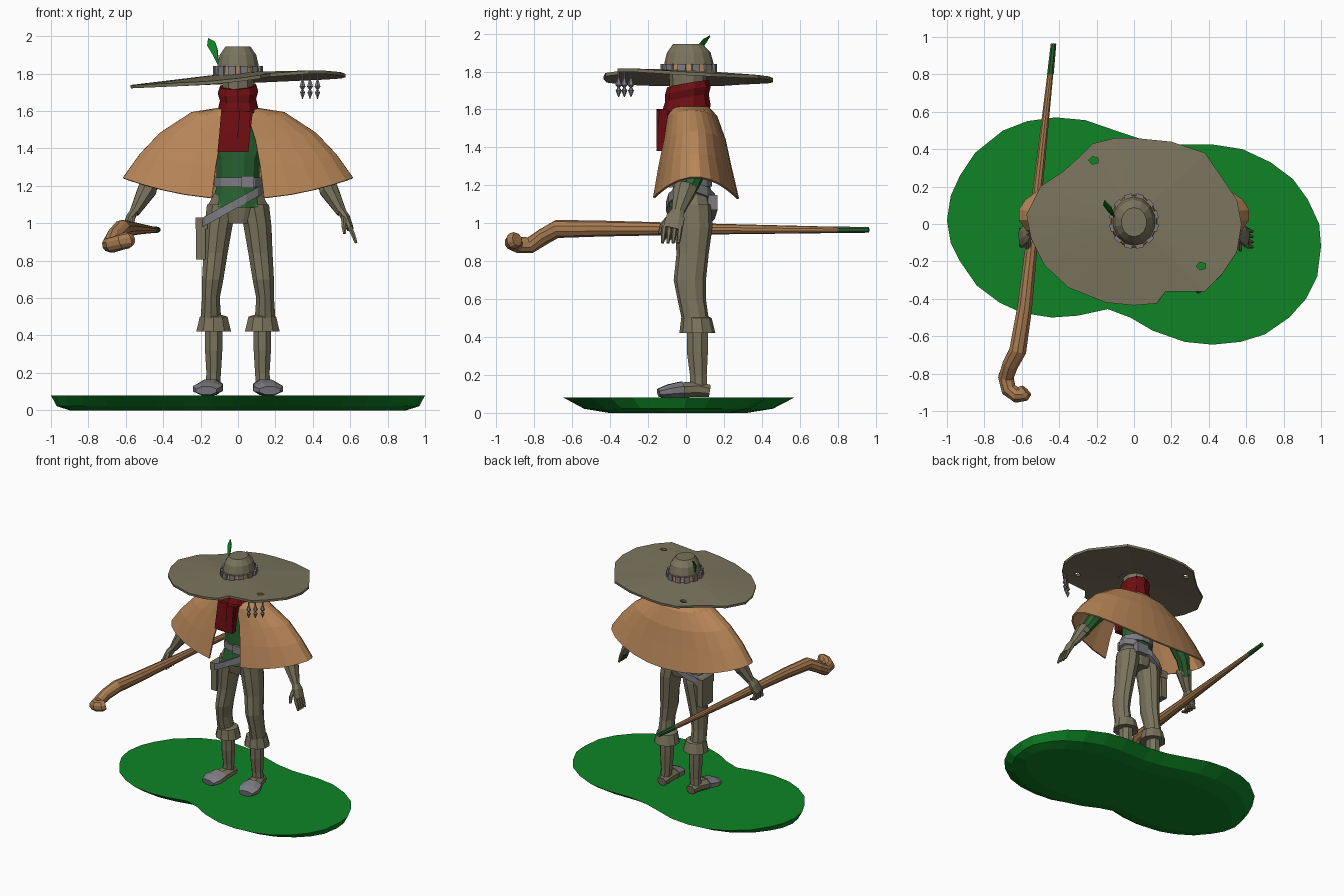
import bpy, bmesh, math
from mathutils import Vector

if "Cube" in bpy.data.objects:
    bpy.data.objects.remove(bpy.data.objects["Cube"])

def material(name, hexcode):
    m = bpy.data.materials.new(name)
    lin = [(int(hexcode[i:i + 2], 16) / 255) for i in (0, 2, 4)]
    lin = [c / 12.92 if c < 0.04045 else ((c + 0.055) / 1.055) ** 2.4 for c in lin]
    m.diffuse_color = (*lin, 1)
    m.use_nodes = True
    m.node_tree.nodes["Principled BSDF"].inputs["Base Color"].default_value = m.diffuse_color
    return m

GRASS = material("grass green", "0E8425")
OLIVE = material("olive cloth", "7A745D")
TAN = material("tan cape", "B88658")
WOOD = material("brown wood", "A87B50")
RED = material("dark red", "6E0E12")
SHIRT = material("dark green cloth", "27602E")
METAL = material("grey metal", "7C7C82")

def mesh_object(name, verts, faces, mat):
    me = bpy.data.meshes.new(name)
    me.from_pydata([tuple(v) for v in verts], [], faces)
    bm = bmesh.new()
    bm.from_mesh(me)
    bmesh.ops.recalc_face_normals(bm, faces=bm.faces)
    bm.to_mesh(me)
    bm.free()
    ob = bpy.data.objects.new(name, me)
    me.materials.append(mat)
    bpy.context.collection.objects.link(ob)
    return ob

def skin(name, rings, mat, caps=True, closed=True):
    """Join equal-length rings of points into a surface."""
    n = len(rings[0])
    faces = []
    for r in range(len(rings) - 1):
        for i in range(n if closed else n - 1):
            j = (i + 1) % n
            faces.append((r * n + i, r * n + j, r * n + n + j, r * n + n + i))
    if caps:
        faces += [tuple(range(n)), tuple(range((len(rings) - 1) * n, len(rings) * n))]
    return mesh_object(name, [p for r in rings for p in r], faces, mat)

def loft(name, rings, mat, n=10, slope_x=0, slope_y=0, caps=True):
    """Stack of level ellipses (x, y, z, rx, ry), optionally tilted."""
    out = []
    for x, y, z, rx, ry in rings:
        ring = []
        for i in range(n):
            a = 2 * math.pi * (i + 0.5) / n
            dx, dy = rx * math.cos(a), ry * math.sin(a)
            ring.append((x + dx, y + dy, z + slope_x * dx + slope_y * dy))
        out.append(ring)
    return skin(name, out, mat, caps)

def tube(name, pts, mat, n=8, ref=(0, 0, 1)):
    """Tube along points (x, y, z, side radius, ref radius)."""
    P = [Vector(p[:3]) for p in pts]
    out = []
    for k, p in enumerate(pts):
        t = (P[min(k + 1, len(P) - 1)] - P[max(k - 1, 0)]).normalized()
        u = t.cross(Vector(ref)).normalized()
        v = u.cross(t)
        ang = [2 * math.pi * (i + 0.5) / n for i in range(n)]
        out.append([P[k] + u * p[3] * math.cos(a) + v * p[4] * math.sin(a) for a in ang])
    return skin(name, out, mat)

def box(name, loc, size, mat, rot=(0, 0, 0)):
    v = [(x * size[0] / 2, y * size[1] / 2, z * size[2] / 2)
         for x in (-1, 1) for y in (-1, 1) for z in (-1, 1)]
    f = [(0, 1, 3, 2), (4, 6, 7, 5), (0, 4, 5, 1), (2, 3, 7, 6), (0, 2, 6, 4), (1, 5, 7, 3)]
    ob = mesh_object(name, v, f, mat)
    ob.location, ob.rotation_euler = loc, rot
    return ob

# Ground slab with an undercut, rounded double-lobed outline
outline = [(-1, .02), (-.98, .15), (-.93, .26), (-.85, .38), (-.7, .5), (-.57, .55), (-.42, .57),
           (-.26, .555), (-.1, .5), (.05, .45), (.2, .425), (.42, .425), (.58, .4), (.73, .33),
           (.85, .24), (.93, .13), (.99, 0), (1, -.12), (.98, -.28), (.92, -.4), (.83, -.5),
           (.7, -.59), (.57, -.63), (.42, -.645), (.27, -.63), (.1, -.57), (-.02, -.5), (-.14, -.455),
           (-.3, -.49), (-.44, -.5), (-.6, -.475), (-.72, -.42), (-.84, -.33), (-.93, -.2), (-.98, -.1)]
skin("ground", [[(x * sx, y * sy - (1 - sy) * .05, z) for x, y in outline]
                for sx, sy, z in ((.9, .6, 0), (.97, .82, .022), (1, 1, .08))], GRASS)

# Legs, boots and toe caps
for s, side in ((-1, "left"), (1, "right")):
    loft(side + "_trouser", [(s * x, y, z, rx, ry) for x, y, z, rx, ry in (
        (.145, .055, .46, .06, .07), (.145, .03, .60, .05, .075), (.135, .02, .70, .06, .085),
        (.12, .035, .84, .068, .085), (.105, .04, .98, .078, .1), (.085, .035, 1.1, .085, .1))], OLIVE)
    loft(side + "_cuff", [(s * .13, .06, .42, .098, .095), (s * .13, .055, .50, .078, .08),
                          (s * .135, .055, .51, .05, .06)], OLIVE)
    loft(side + "_shin", [(s * .135, .065, .12, .042, .05), (s * .13, .065, .2, .042, .048),
                          (s * .13, .06, .32, .05, .06), (s * .13, .06, .44, .05, .06)], OLIVE, 8)
    tube(side + "_boot", [(s * .13, .125, .115, .04, .035), (s * .132, .06, .125, .055, .045),
                          (s * .15, -.04, .12, .07, .042)], OLIVE)
    tube(side + "_toe_cap", [(s * .15, -.02, .123, .076, .046), (s * .163, -.09, .115, .086, .038),
                             (s * .17, -.145, .105, .06, .024)], METAL)

# Torso, belts and sheath
loft("hips", [(0, .035, 1.0, .1, .085), (0, .035, 1.1, .165, .11), (0, .03, 1.16, .13, .1)], OLIVE, 12)
loft("shirt", [(0, .03, 1.085, .15, .125), (0, .03, 1.2, .118, .1), (0, .03, 1.34, .12, .1),
               (0, .03, 1.5, .2, .1), (0, .03, 1.58, .1, .08)], SHIRT, 12)
loft("belt", [(0, .03, 1.195, .13, .112), (0, .03, 1.245, .13, .112)], METAL, 12)
box("buckle", (.05, -.08, 1.22), (.07, .02, .065), METAL)
loft("hip_strap", [(-.035, .03, 1.065, .182, .135), (-.035, .03, 1.115, .18, .135)], METAL, 14, .55)
box("sheath", (-.2, .04, .91), (.05, .14, .21), OLIVE)
box("sheath_flap", (-.195, .04, 1.0), (.065, .15, .06), OLIVE)
box("hip_pouch", (.05, .14, 1.11), (.1, .05, .08), METAL)

# Cape: open at the front, hem higher over the arms
rings = []
for rx, yf, yb, zm, zs in ((.12, -.08, .12, 1.615, 1.615), (.25, -.1, .165, 1.565, 1.595),
                           (.42, -.12, .21, 1.44, 1.485), (.53, -.15, .24, 1.3, 1.37),
                           (.62, -.18, .28, 1.13, 1.245)):
    ring = []
    for i in range(25):
        a = math.radians(13 + 334 * i / 24)
        ring.append((rx * math.sin(a), (yf + yb) / 2 - (yb - yf) / 2 * math.cos(a),
                     zm + (zs - zm) * math.sin(a) ** 2))
    rings.append(ring)
cape = skin("cape", rings, TAN, caps=False, closed=False)
cape.modifiers.new("thickness", "SOLIDIFY").thickness = 0.012

# Scarf, neck and hanging scarf end
loft("head", [(0, .01, 1.58, .075, .08), (0, .01, 1.7, .085, .095), (0, .01, 1.79, .09, .1)], OLIVE)
loft("scarf", [(0, .01, 1.555, .09, .11), (0, 0, 1.6, .115, .13), (0, .005, 1.66, .1, .115),
               (0, .01, 1.7, .112, .12), (0, .01, 1.735, .1, .11)], RED, 10, .05, .17)
skin("scarf_end", [[(x0, y, z), (x1, y - .01, z), (x1, y + .035, z), (x0, y + .035, z)]
                   for x0, x1, y, z in ((-.11, .055, -.145, 1.38), (-.1, .065, -.14, 1.48),
                                        (-.09, .08, -.13, 1.6))], RED)
box("scarf_fold", (.03, -.135, 1.5), (.06, .04, .2), RED, (0, .08, 0))

# Arms, gloves and fingers; the left fingers curl around the staff
for s, side in ((-1, "left"), (1, "right")):
    Y = (0, 1, 0)
    tube(side + "_sleeve", [(s * .15, .03, 1.53, .06, .06), (s * .33, .05, 1.39, .055, .06),
                            (s * .44, .04, 1.25, .05, .055), (s * .5, .0, 1.14, .035, .04)], SHIRT, ref=Y)
    tube(side + "_gauntlet", [(s * .475, .0, 1.2, .045, .055), (s * .485, -.005, 1.18, .055, .065),
                              (s * .555, -.045, 1.055, .028, .034)], OLIVE, ref=Y)
    tube(side + "_palm", [(s * .55, -.04, 1.07, .024, .032), (s * .575, -.055, 1.03, .026, .052),
                          (s * .6, -.07, .97, .02, .055)], OLIVE, ref=Y)
    for k in range(4):
        y = -.03 - .028 * k
        tip = [(-.605, y, .925), (-.56, y, .915)] if s < 0 else [(.615, y - .005, .94), (.632, y - .01, .895)]
        mid = (s * .598, y, .98)
        tube(f"{side}_finger_{k + 1}", [(*p, r, r) for p, r in zip([mid] + tip, (.014, .013, .008))],
             OLIVE, 6, Y)
    tube(side + "_thumb", [(s * .565, -.08, 1.04, .016, .016), (s * .565, -.125, .99, .014, .014),
                           (s * .57, -.14, .945, .009, .009)], OLIVE, 6, Y)

# Crooked staff with a wrapped tip
tube("staff", [(x, y, z, r, r) for x, y, z, r in (
    (-.432, .94, .965, .013), (-.45, .78, .965, .017), (-.53, .05, .97, .03), (-.585, -.45, .972, .042),
    (-.622, -.68, .97, .048), (-.66, -.75, .93, .045), (-.685, -.82, .885, .043), (-.67, -.885, .885, .043),
    (-.625, -.915, .9, .043), (-.59, -.905, .91, .045), (-.575, -.89, .915, .035))], WOOD, 10)
tube("staff_tip", [(-.447, .8, .965, .019, .019), (-.43, .965, .965, .016, .016)], SHIRT)

# Hat brim: ragged outline, raised at the front right, with two small holes
edge = [(0, .46), (.2, .44), (.38, .38), (.42, .32), (.47, .25), (.55, .13), (.575, 0), (.55, -.15),
        (.47, -.27), (.38, -.36), (.17, -.36), (.12, -.425), (0, -.435), (-.15, -.42), (-.35, -.34),
        (-.48, -.22), (-.55, -.08), (-.575, .05), (-.5, .2), (-.38, .28), (-.28, .37), (-.22, .43), (-.1, .46)]
rings = []
for f in (1, .65, .3, .12):
    ring = []
    for x, y in edge:
        lift = max(0, math.cos(math.atan2(y, x) + .82)) ** 4
        ring.append((x * f, .02 + (y - .02) * f, 1.808 + (1.765 + .045 * x + .035 * lift - 1.808) * f))
    rings.append(ring)
n = len(edge)
brim = skin("hat_brim", rings, OLIVE, caps=False)
bm = bmesh.new()
bm.from_mesh(brim.data)
bm.verts.ensure_lookup_table()
bm.faces.new([bm.verts[3 * n + i] for i in range(n)])
bmesh.ops.recalc_face_normals(bm, faces=bm.faces)
if sum(f.normal.z for f in bm.faces) < 0:
    bmesh.ops.reverse_faces(bm, faces=bm.faces)
bm.to_mesh(brim.data)
bm.free()
solid = brim.modifiers.new("thickness", "SOLIDIFY")
solid.thickness, solid.offset = 0.018, -1
for k, (x, y) in enumerate(((-.215, .34), (.36, -.225))):
    cutter = loft(f"hole_cutter_{k + 1}", [(x, y, 1.6, .028, .022), (x, y, 1.95, .028, .022)], OLIVE, 5)
    cutter.hide_render = True
    cutter.display_type = 'WIRE'
    hole = brim.modifiers.new("hole", "BOOLEAN")
    hole.operation, hole.object, hole.solver = "DIFFERENCE", cutter, "EXACT"

# Crown, band and metal links
loft("hat_crown", [(0, .015, 1.785, .125, .14), (0, .015, 1.85, .112, .128), (0, .015, 1.9, .1, .115),
                   (0, .01, 1.945, .068, .078)], OLIVE, 14)
loft("hat_band", [(0, .015, 1.795, .127, .142), (0, .015, 1.835, .121, .137)], TAN, 14)
for k in range(12):
    a = 2 * math.pi * (k + .5) / 12
    box(f"band_link_{k + 1}", (.124 * math.cos(a), .015 + .14 * math.sin(a), 1.815),
        (.016, .042, .05), METAL, (0, 0, a))

# Feather: a thin bent leaf
left = [(-.105, .035, 1.84), (-.135, .06, 1.9), (-.165, .1, 1.95), (-.16, .125, 1.99)]
right = [(-.1, .03, 1.84), (-.108, .04, 1.89), (-.112, .06, 1.935), (-.125, .09, 1.972)]
feather = mesh_object("feather", left + right, [(i, i + 1, i + 5, i + 4) for i in range(3)], GRASS)
feather.modifiers.new("thickness", "SOLIDIFY").thickness = 0.006

# Three charms hanging from the brim
for k, (x, y) in enumerate(((.345, -.355), (.385, -.325), (.425, -.29))):
    loft(f"charm_{k + 1}", [(x, y, z, r, r) for z, r in (
        (1.665, .002), (1.70, .016), (1.715, .006), (1.73, .018), (1.75, .012), (1.765, .006),
        (1.80, .006))], METAL, 6)
